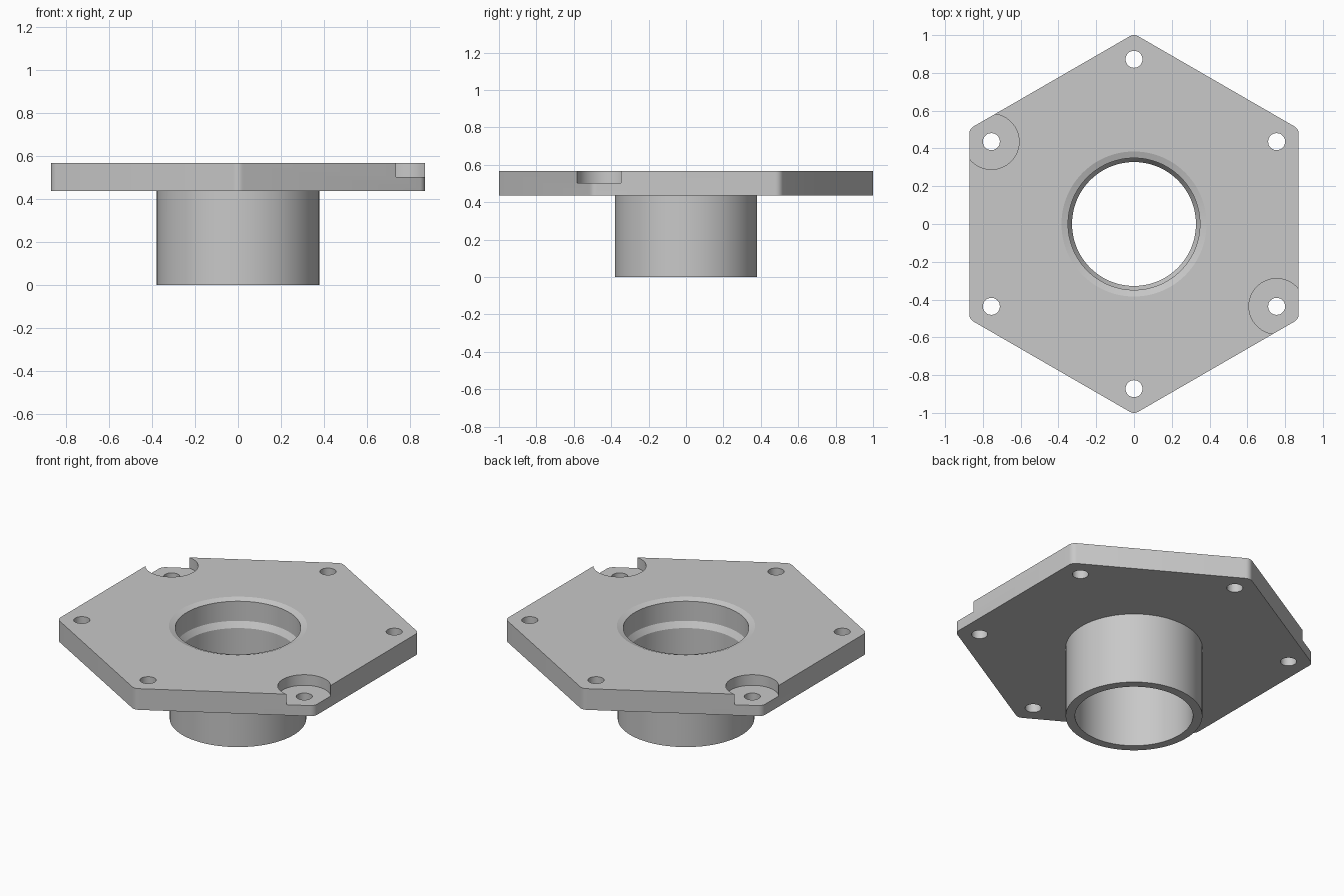
import bpy, bmesh, math
from mathutils import Vector

if "Cube" in bpy.data.objects:
    bpy.data.objects.remove(bpy.data.objects["Cube"], do_unlink=True)

PLATE_Z, TOP_Z, POCKET_Z = 0.437, 0.567, 0.502
HUB_R, BORE_R, SEAT_R, RIM_R = 0.38, 0.328, 0.349, 0.384
HOLE_R, POCKET_R, BOLT_R = 0.045, 0.147, 0.872
CORNER_R, HEX_R = 0.045, 1.007

metal = bpy.data.materials.new("light grey metal")
metal.use_nodes = True
metal.diffuse_color = (0.58, 0.58, 0.58, 1)
metal.node_tree.nodes["Principled BSDF"].inputs["Base Color"].default_value = (0.58, 0.58, 0.58, 1)


def circle(radius, steps, cx=0, cy=0):
    return [(cx + radius * math.cos(math.tau * i / steps),
             cy + radius * math.sin(math.tau * i / steps)) for i in range(steps)]


def loft(name, rings):
    """Closed solid through stacked outlines given as (points, z)."""
    bm = bmesh.new()
    loops = [[bm.verts.new((x, y, z)) for x, y in pts] for pts, z in rings]
    bm.faces.new(loops[0][::-1])
    bm.faces.new(loops[-1])
    for low, high in zip(loops, loops[1:]):
        for i in range(len(low)):
            j = (i + 1) % len(low)
            bm.faces.new((low[i], low[j], high[j], high[i]))
    bmesh.ops.recalc_face_normals(bm, faces=bm.faces)
    mesh = bpy.data.meshes.new(name)
    bm.to_mesh(mesh)
    bm.free()
    mesh.materials.append(metal)
    obj = bpy.data.objects.new(name, mesh)
    bpy.context.collection.objects.link(obj)
    return obj


def combine(target, tool, operation):
    """Apply a boolean and discard the tool."""
    bpy.context.view_layer.objects.active = target
    mod = target.modifiers.new("cut", "BOOLEAN")
    mod.operation, mod.object, mod.solver = operation, tool, "EXACT"
    bpy.ops.object.modifier_apply(modifier=mod.name)
    bpy.data.objects.remove(tool, do_unlink=True)


# Hexagonal flange with rounded corners
outline = []
for k in range(6):
    corner = math.radians(90 + 60 * k)
    reach = HEX_R - CORNER_R * 2 / math.sqrt(3)
    for s in range(7):
        a = corner + math.radians(-30 + 10 * s)
        outline.append((reach * math.cos(corner) + CORNER_R * math.cos(a),
                        reach * math.sin(corner) + CORNER_R * math.sin(a)))
flange = loft("flanged_hub", [(outline, PLATE_Z), (outline, TOP_Z)])

# Tubular hub below the flange
hub = loft("hub", [(circle(HUB_R, 96), 0), (circle(HUB_R, 96), PLATE_Z + 0.03)])
combine(flange, hub, "UNION")

# Stepped bore: straight tube, tapered seat, wider socket, shallow rim bevel
bore_profile = [(BORE_R, -0.1), (BORE_R, 0.4), (SEAT_R, 0.435), (SEAT_R, 0.555),
                (RIM_R, TOP_Z), (2 * RIM_R - SEAT_R, 2 * TOP_Z - 0.555)]
bore = loft("bore_cutter", [(circle(r, 96), z) for r, z in bore_profile])
combine(flange, bore, "DIFFERENCE")

# Six bolt holes, two opposite ones with round pockets
for k in range(6):
    a = math.radians(30 + 60 * k)
    x, y = BOLT_R * math.cos(a), BOLT_R * math.sin(a)
    hole = circle(HOLE_R, 32, x, y)
    combine(flange, loft("hole_cutter", [(hole, 0.3), (hole, 0.7)]), "DIFFERENCE")
    if k in (2, 5):
        pocket = circle(POCKET_R, 64, x, y)
        combine(flange, loft("pocket_cutter", [(pocket, POCKET_Z), (pocket, 0.7)]), "DIFFERENCE")

# Smooth round walls, crisp edges
bpy.ops.object.select_all(action="DESELECT")
flange.select_set(True)
bpy.context.view_layer.objects.active = flange
bpy.ops.object.shade_smooth_by_angle(angle=math.radians(15))
